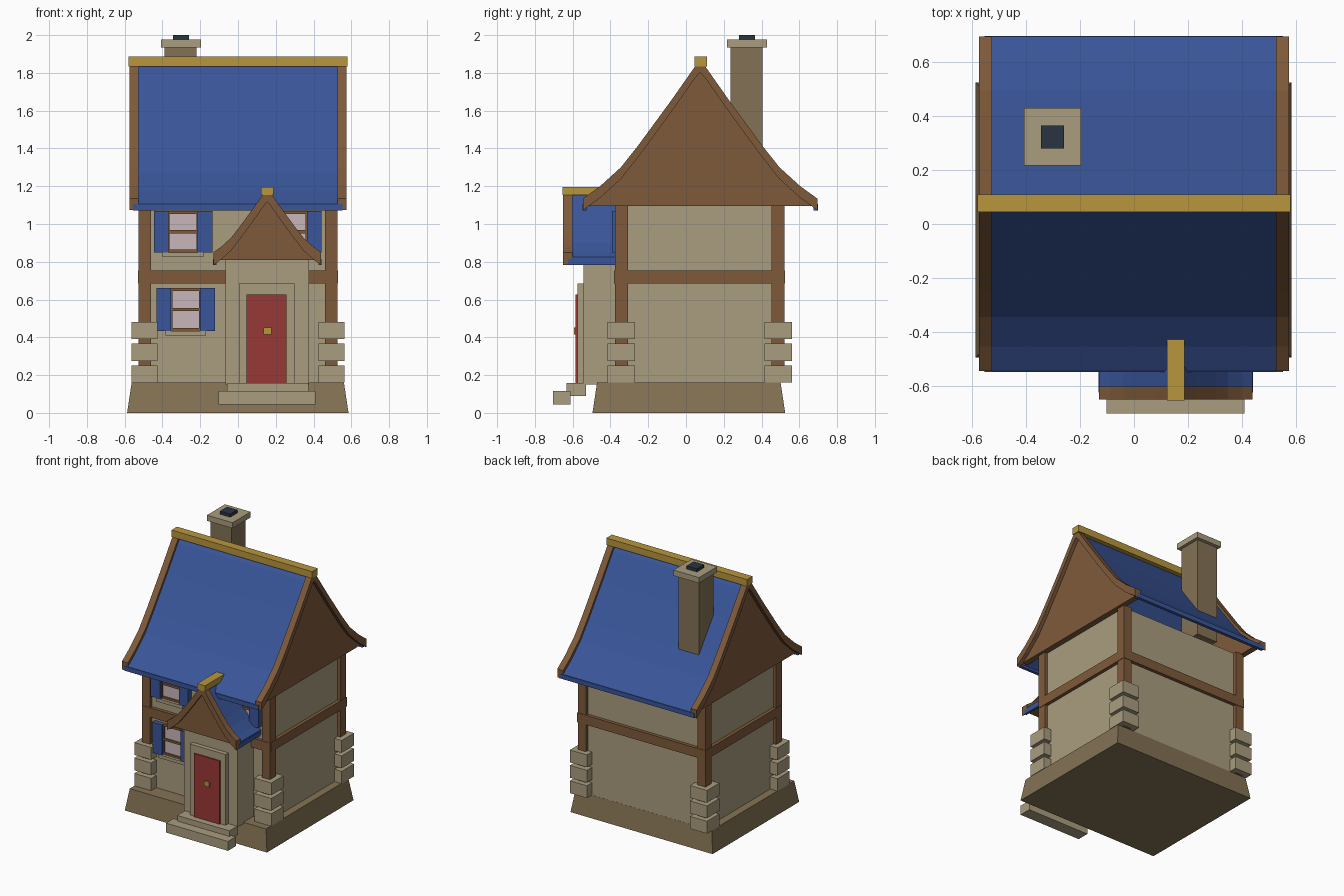
import bpy, bmesh
from mathutils import Vector

cube = bpy.data.objects.get("Cube")
if cube:
    bpy.data.objects.remove(cube, do_unlink=True)


def material(name, r, g, b):
    m = bpy.data.materials.new(name)
    m.use_nodes = True
    m.diffuse_color = (r, g, b, 1)
    m.node_tree.nodes["Principled BSDF"].inputs["Base Color"].default_value = (r, g, b, 1)
    return m


plaster = material("cream plaster", .402, .337, .216)
stone = material("taupe stone", .231, .168, .089)
timber = material("brown timber", .209, .102, .042)
blue = material("blue tile", .041, .091, .319)
gold = material("gold trim", .479, .305, .048)
red = material("red door", .314, .040, .037)
soot = material("dark soot", .023, .034, .054)
glass = material("pale glass", .578, .474, .491)


def finish(name, bm, mat):
    bmesh.ops.recalc_face_normals(bm, faces=bm.faces)
    me = bpy.data.meshes.new(name)
    bm.to_mesh(me)
    bm.free()
    me.materials.append(mat)
    ob = bpy.data.objects.new(name, me)
    bpy.context.collection.objects.link(ob)
    return ob


def box(name, mat, x, y, z, taper=0):
    """Box from (min, max) ranges; taper pulls the top edges inward."""
    bm = bmesh.new()
    bmesh.ops.create_cube(bm, size=1)
    for v in bm.verts:
        inset = taper if v.co.z > 0 else 0
        sx, sy = (1 if v.co.x > 0 else -1), (1 if v.co.y > 0 else -1)
        v.co = (x[sx > 0] - sx * inset, y[sy > 0] - sy * inset, z[v.co.z > 0])
    return finish(name, bm, mat)


def prism(name, mat, outline, place, start, end):
    """Extrude a (distance, height) outline from start to end."""
    bm = bmesh.new()
    face = bm.faces.new([bm.verts.new(place(d, h, start)) for d, h in outline])
    new = bmesh.ops.extrude_face_region(bm, geom=[face])["geom"]
    offset = Vector(place(0, 0, end)) - Vector(place(0, 0, start))
    bmesh.ops.translate(bm, vec=offset, verts=[v for v in new if isinstance(v, bmesh.types.BMVert)])
    return finish(name, bm, mat)


# Flared roof curve, from ridge to eave, shared by both roofs
CURVE = [(0, .73), (.03, .695), (.16, .51), (.328, .281), (.42, .165), (.53, .065), (.62, 0)]


def both_sides(half):
    return [(-d, h) for d, h in reversed(half)] + half[1:]


def slab(scale, eave, top, bottom):
    line = both_sides([(d * scale, eave + h * scale) for d, h in CURVE])
    return [(d, h - top) for d, h in line] + [(d, h - bottom) for d, h in reversed(line)]


def gable(scale, eave, drop, floor):
    half = [(d * scale, eave + h * scale - drop) for d, h in CURVE[:-1]]
    return both_sides(half + [(.605 * scale, floor)])


# Foundation and walls
box("foundation", stone, (-.587, .585), (-.495, .525), (0, .16), taper=.024)
box("walls", plaster, (-.505, .505), (-.355, .5), (.15, 1.095))

# Corner posts with stacked quoin stones
for sx, side in ((-1, "right"), (1, "left")):
    for end, post_y, quoin_y in (("front", (-.377, -.308), (-.415, -.27)),
                                 ("back", (.453, .522), (.415, .56))):
        xs = sorted((sx * .46, sx * .527))
        box(f"{end}_{side}_post", timber, xs, post_y, (.16, 1.1))
        xs = sorted((sx * .425, sx * .565))
        for i in range(3):
            low = .16 + i * .115
            box(f"{end}_{side}_quoin_{i + 1}", plaster, xs, quoin_y, (low, low + .092))
    xs = sorted((sx * .49, sx * .53))
    box(f"{side}_floor_beam", timber, xs, (-.37, .525), (.685, .755))
box("front_floor_beam", timber, (-.525, .525), (-.38, -.34), (.685, .755))
box("back_floor_beam", timber, (-.525, .525), (.48, .525), (.685, .755))


# Main roof
def across(d, h, a):
    return (a, .075 + d, h)


prism("main_roof", blue, slab(1, 1.135, .028, .06), across, -.53, .527)
for sx, side in ((-1, "right"), (1, "left")):
    prism(f"{side}_bargeboard", timber, slab(1, 1.135, 0, .062), across, sx * .527, sx * .575)
    prism(f"{side}_gable", timber, gable(1, 1.135, .04, 1.095), across, sx * .505, sx * .548)
for sy, end in ((-1, "front"), (1, "back")):
    ys = sorted((.075 + sy * .60, .075 + sy * .623))
    box(f"{end}_eave_strip", blue, (-.555, .553), ys, (1.072, 1.105))
box("main_ridge", gold, (-.58, .58), (.045, .11), (1.835, 1.886))

# Chimney
box("chimney_shaft", stone, (-.39, -.22), (.235, .405), (1.2, 1.94))
box("chimney_cap", plaster, (-.408, -.197), (.217, .43), (1.935, 1.977))
box("chimney_pot", soot, (-.345, -.26), (.28, .365), (1.97, 2.0))


# Porch
def forward(d, h, a):
    return (.155 + d, a, h)


PORCH = .46
box("porch_walls", plaster, (-.065, .375), (-.542, -.34), (.15, .82))
prism("porch_roof", blue, slab(PORCH, .85, .025, .06), forward, -.605, -.35)
prism("porch_bargeboard", timber, slab(PORCH, .85, 0, .068), forward, -.65, -.602)
prism("porch_gable", timber, gable(PORCH, .85, .035, .81), forward, -.632, -.54)
for sx, side in ((-1, "right"), (1, "left")):
    xs = sorted((.155 + sx * .27, .155 + sx * .287))
    box(f"porch_{side}_eave_strip", blue, xs, (-.625, -.375), (.783, .815))
box("porch_ridge", gold, (.122, .187), (-.655, -.36), (1.153, 1.197))

# Door and steps
box("door_frame", plaster, (.005, .3), (-.575, -.53), (.155, .685))
box("door", red, (.045, .258), (-.585, -.56), (.155, .628))
box("door_knob", gold, (.135, .178), (-.594, -.57), (.415, .452))
box("upper_step", plaster, (-.058, .372), (-.632, -.53), (.09, .157))
box("lower_step", plaster, (-.102, .41), (-.703, -.612), (.045, .115))


# Windows with shutters, bars and sill
def window(name, x, low, high):
    w = .085
    mid = (low + high) / 2
    box(f"{name}_glass", glass, (x - w, x + w), (-.364, -.34), (low, high))
    for s, side in ((-1, "right"), (1, "left")):
        xs = sorted((x + s * (w - .014), x + s * w))
        box(f"{name}_{side}_jamb", timber, xs, (-.376, -.34), (low, high))
        xs = sorted((x + s * (w - .008), x + s * (w + .07)))
        box(f"{name}_{side}_shutter", blue, xs, (-.392, -.35), (low, high))
    for part, z in (("bottom_rail", low + .007), ("middle_rail", mid), ("top_rail", high - .007)):
        box(f"{name}_{part}", timber, (x - w, x + w), (-.374, -.34), (z - .008, z + .008))
    box(f"{name}_sill", plaster, (x - .108, x + .108), (-.395, -.34), (low - .024, low))


window("lower_window", -.277, .434, .66)
window("upper_right_window", -.291, .85, 1.068)
window("upper_left_window", .287, .85, 1.068)
